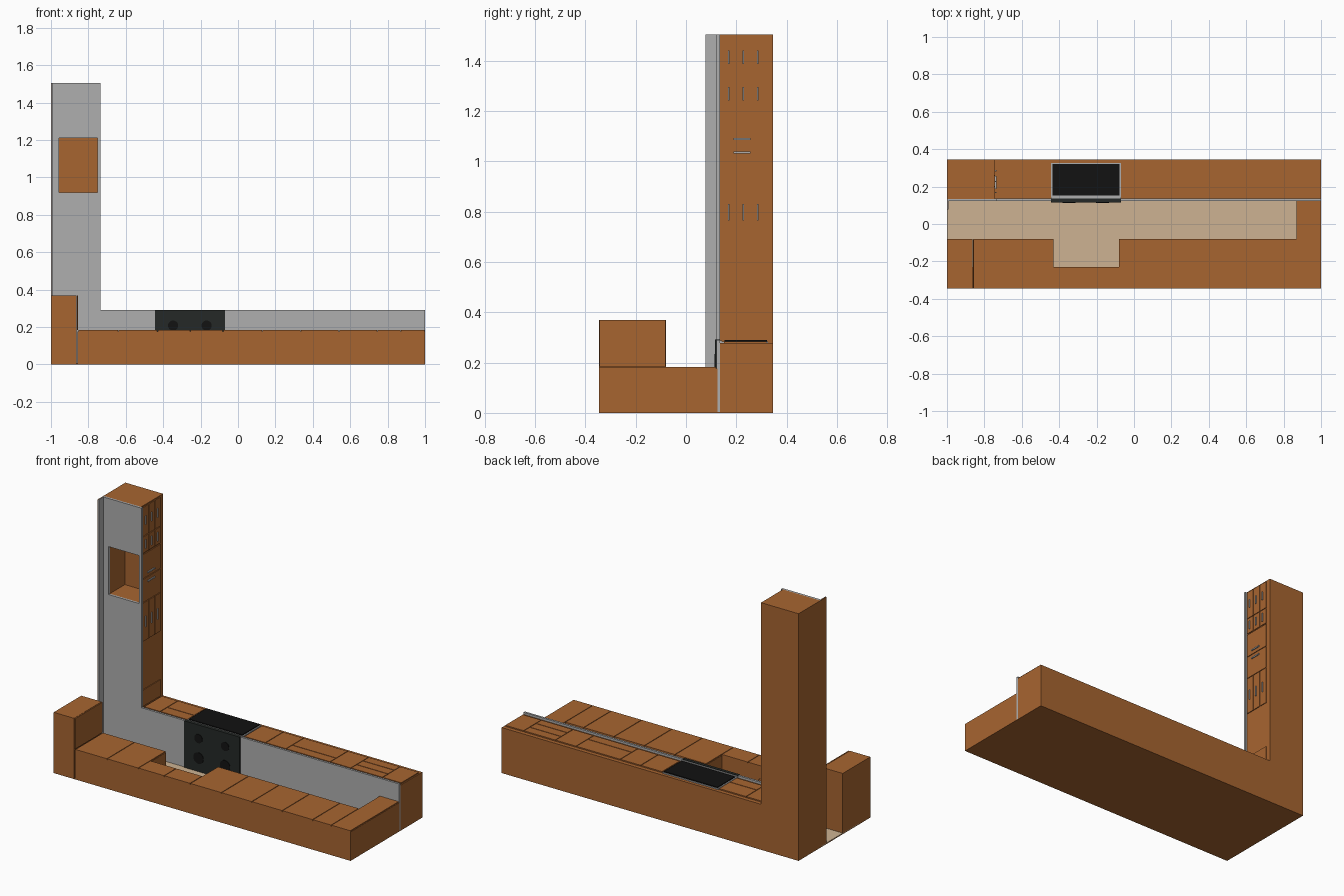
import bpy

if "Cube" in bpy.data.objects:
    bpy.data.objects.remove(bpy.data.objects["Cube"], do_unlink=True)


def material(name, color, roughness=0.6):
    m = bpy.data.materials.new(name)
    m.diffuse_color = (*color, 1)
    m.use_nodes = True
    node = m.node_tree.nodes["Principled BSDF"]
    node.inputs["Base Color"].default_value = (*color, 1)
    node.inputs["Roughness"].default_value = roughness
    return m


WOOD = material("wood", (0.39, 0.13, 0.03))
GREY = material("grey_worktop", (0.43, 0.43, 0.43))
WALL = material("beige_wall", (0.61, 0.45, 0.29))
BLACK = material("black_glass", (0.006, 0.006, 0.006), 0.3)
DARK = material("dark_enamel", (0.018, 0.022, 0.02), 0.4)


def box(name, x, y, z, mat):
    """Box spanning the given (low, high) pair on each axis."""
    spans = (x, y, z)
    bpy.ops.mesh.primitive_cube_add(size=1, location=[(a + b) / 2 for a, b in spans])
    ob = bpy.context.object
    ob.name = name
    ob.scale = [b - a for a, b in spans]
    bpy.ops.object.transform_apply(location=False, rotation=False, scale=True)
    ob.data.materials.append(mat)
    return ob


def cut(target, cutter):
    mod = target.modifiers.new("opening", 'BOOLEAN')
    mod.operation = 'DIFFERENCE'
    mod.solver = 'EXACT'
    mod.object = cutter
    bpy.context.view_layer.objects.active = target
    bpy.ops.object.modifier_apply(modifier=mod.name)


GAP = 0.002


def inset(span):
    return span[0] + GAP, span[1] - GAP


def pairs(values):
    return list(zip(values, values[1:]))


# Back panel and splashback
box("back_panel", (-1, 1), (-0.345, 0.345), (0, 0.004), WOOD)
box("splashback", (-1, 0.87), (-0.23, 0.13), (0.004, 0.007), WALL)

# Wall cabinets, with a shorter one above the hob and a full-height end column
box("wall_cabinet_left", (-0.857, -0.43), (-0.345, -0.08), (0, 0.176), WOOD)
box("hood_cabinet", (-0.43, -0.08), (-0.345, -0.23), (0, 0.176), WOOD)
box("wall_cabinet_right", (-0.08, 0.87), (-0.345, -0.08), (0, 0.176), WOOD)
box("end_column", (0.87, 1), (-0.345, 0.125), (0, 0.176), WOOD)
door_rows = [
    ([-0.855, -0.64, -0.43], (-0.345, -0.08)),
    ([-0.43, -0.255, -0.08], (-0.345, -0.23)),
    ([-0.08, 0.13, 0.335, 0.54, 0.745, 0.87], (-0.345, -0.08)),
    ([0.87, 1], (-0.345, 0.12)),
]
for seams, depth in door_rows:
    for span in pairs(seams):
        box("wall_cabinet_door", inset(span), depth, (0.176, 0.183), WOOD)

# Deep corner wall cabinet with its side door
box("corner_wall_cabinet", (-1, -0.863), (-0.345, -0.08), (0, 0.37), WOOD)
box("corner_wall_door", (-0.861, -0.855), (-0.343, -0.082), (0.185, 0.37), WOOD)

# Base cabinet run
box("base_cabinet", (-0.76, 1), (0.135, 0.345), (0, 0.277), WOOD)
FRONT = (0.277, 0.284)
LOW, HIGH = 0.15, 0.323
columns = [
    (-0.74, -0.63, []), (-0.63, -0.447, [0.218]),
    (-0.065, 0.08, []), (0.08, 0.218, []), (0.218, 0.515, [0.21]),
    (0.515, 0.655, []), (0.655, 0.868, [0.205, 0.265]), (0.868, 0.995, []),
]
for left, right, splits in columns:
    for depth in pairs([LOW, *splits, HIGH]):
        box("base_cabinet_front", inset((left, right)), inset(depth), FRONT, WOOD)

# Tall corner run
tower = box("corner_base_cabinet", (-1, -0.747), (0.135, 0.345), (0, 1.505), WOOD)
worktop = box("corner_worktop", (-0.997, -0.736), (0.122, 0.135), (0.004, 1.505), GREY)
box("long_worktop", (-0.736, 1), (0.122, 0.135), (0.004, 0.29), GREY)
box("side_panel", (-1, -0.996), (0.077, 0.135), (0, 1.505), WOOD)
box("side_upstand", (-0.996, -0.992), (0.077, 0.122), (0.007, 1.505), GREY)

# Sink opening through the worktop into the cabinet
basin = box("sink_cutter", (-0.958, -0.752), (0.1, 0.28), (0.92, 1.212), WOOD)
basin.hide_render = True
cut(tower, basin)
cut(worktop, basin)
bpy.data.objects.remove(basin, do_unlink=True)

# Doors and drawers on the tall run: z range, column count, handle z range
tower_rows = [
    (0.285, 0.388, 1, None),
    (0.68, 0.917, 3, (0.765, 0.83)),
    (0.917, 1.062, 1, (1.031, 1.039)),
    (1.062, 1.213, 1, (1.085, 1.093)),
    (1.217, 1.32, 3, (1.242, 1.295)),
    (1.32, 1.5, 3, (1.387, 1.44)),
]
for bottom, top, count, handle in tower_rows:
    width = (0.317 - 0.143) / count
    for i in range(count):
        start = 0.143 + i * width
        box("corner_cabinet_front", (-0.747, -0.742), inset((start, start + width)),
            inset((bottom, top)), WOOD)
        if handle:
            half = 0.003 if count > 1 else 0.034
            mid = start + width / 2 - (0.003 if count > 1 else 0.008)
            box("handle", (-0.742, -0.736), (mid - half, mid + half), handle, GREY)

# Cooker: body, hob plate, control strip and oven door
COOKER = (-0.445, -0.07)
box("cooker_body", COOKER, (0.135, 0.326), (0.01, 0.284), GREY)
box("hob_plate", COOKER, (0.116, 0.135), (0.007, 0.291), DARK)
box("oven_control_strip", COOKER, (0.135, 0.143), (0.2, 0.288), GREY)
box("oven_door", (-0.437, -0.078), (0.153, 0.322), (0.27, 0.29), BLACK)
for x in (-0.347, -0.168):
    for z, radius in ((0.208, 0.027), (0.09, 0.034)):
        bpy.ops.mesh.primitive_cylinder_add(
            vertices=32, radius=radius, depth=0.003,
            location=(x, 0.115, z), rotation=(1.5708, 0, 0))
        burner = bpy.context.object
        burner.name = "hob_burner"
        burner.data.materials.append(BLACK)
        bpy.ops.object.shade_smooth_by_angle()
